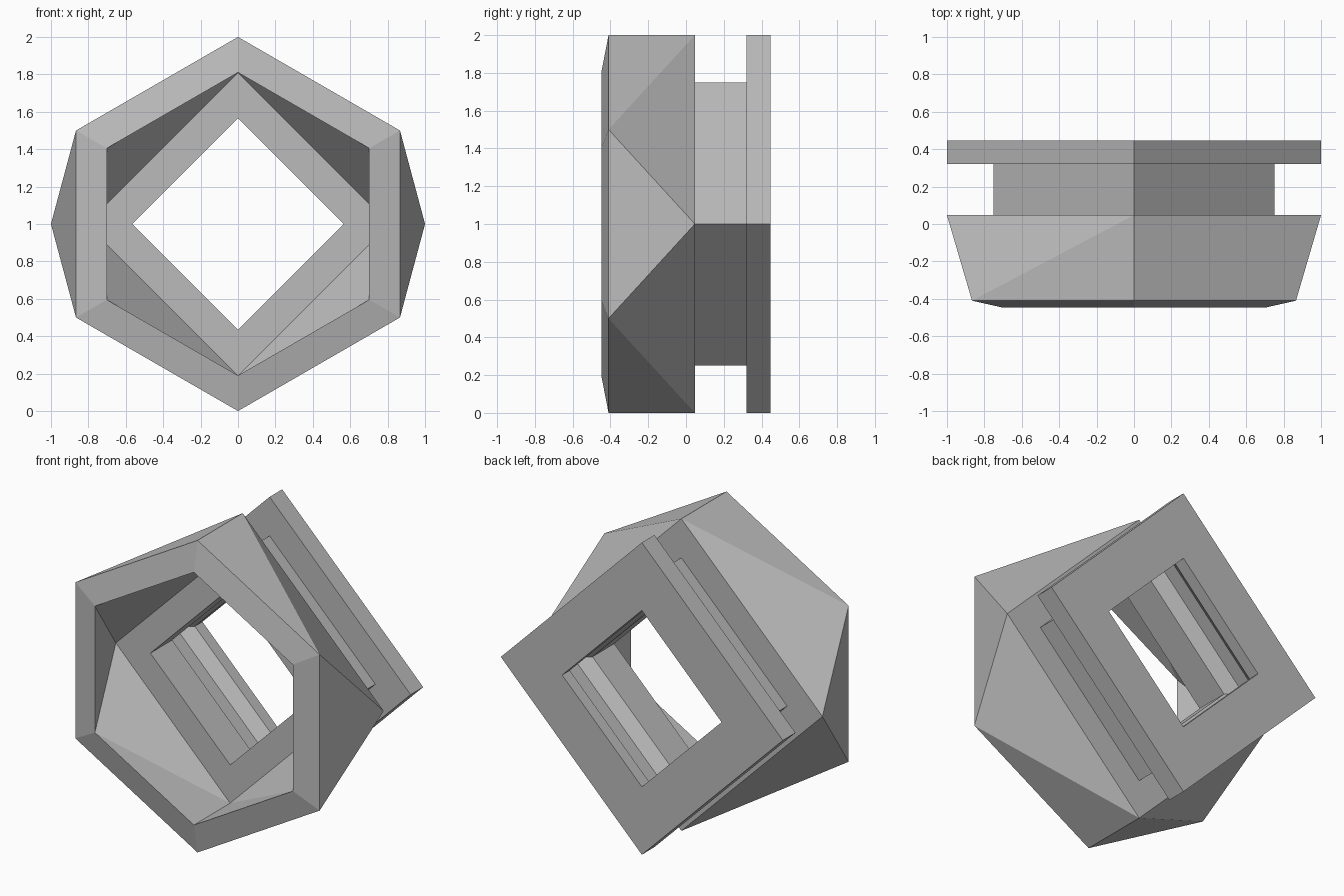
import bpy
import bmesh
from math import sin, cos, tau

cube = bpy.data.objects.get("Cube")
if cube:
    bpy.data.objects.remove(cube, do_unlink=True)

# Plain grey material
grey = bpy.data.materials.new("plain_grey")
grey.use_nodes = True
colour = (0.5, 0.5, 0.5, 1)
grey.diffuse_color = colour
grey.node_tree.nodes["Principled BSDF"].inputs["Base Color"].default_value = colour

bm = bmesh.new()


def ring(sides, radius, y):
    """Polygon about the y axis, first corner at the top, running clockwise."""
    return [bm.verts.new((radius * sin(tau * i / sides), y,
                          1 + radius * cos(tau * i / sides)))
            for i in range(sides)]


def bridge(a, b):
    n = len(a)
    for i in range(n):
        j = (i + 1) % n
        bm.faces.new((a[i], a[j], b[j], b[i]))


def hex_to_square(h, s):
    """Triangles joining a hexagon to a square with shared top and bottom."""
    for top, side in ((0, 1), (3, 2), (3, 4), (0, 5)):
        pole = s[0] if top == 0 else s[2]
        flank = s[1] if side < 3 else s[3]
        bm.faces.new((h[top], h[side], pole))
        bm.faces.new((h[side], flank, pole))
    bm.faces.new((h[1], h[2], s[1]))
    bm.faces.new((h[4], h[5], s[3]))


# Hexagonal front rim
outer_hex = ring(6, 1.0, -0.41)
inner_hex = ring(6, 0.81, -0.447)
bridge(outer_hex, inner_hex)

# Square rings: outer shoulder, neck, rear flange, grooved bore, inner shoulder
profile = [(1, 0.047), (0.75, 0.047), (0.75, 0.32), (1, 0.32), (1, 0.447),
           (0.565, 0.447), (0.565, 0.37), (0.655, 0.3), (0.655, 0.21),
           (0.565, 0.14), (0.565, -0.08), (0.81, -0.08)]
squares = [ring(4, r, y) for r, y in profile]
for a, b in zip(squares, squares[1:]):
    bridge(a, b)

# Faceted outer hull and inner cavity
hex_to_square(outer_hex, squares[0])
hex_to_square(inner_hex, squares[-1])

bmesh.ops.recalc_face_normals(bm, faces=bm.faces)
mesh = bpy.data.meshes.new("hex_to_square_adapter")
bm.to_mesh(mesh)
bm.free()
mesh.materials.append(grey)
adapter = bpy.data.objects.new("hex_to_square_adapter", mesh)
bpy.context.collection.objects.link(adapter)
